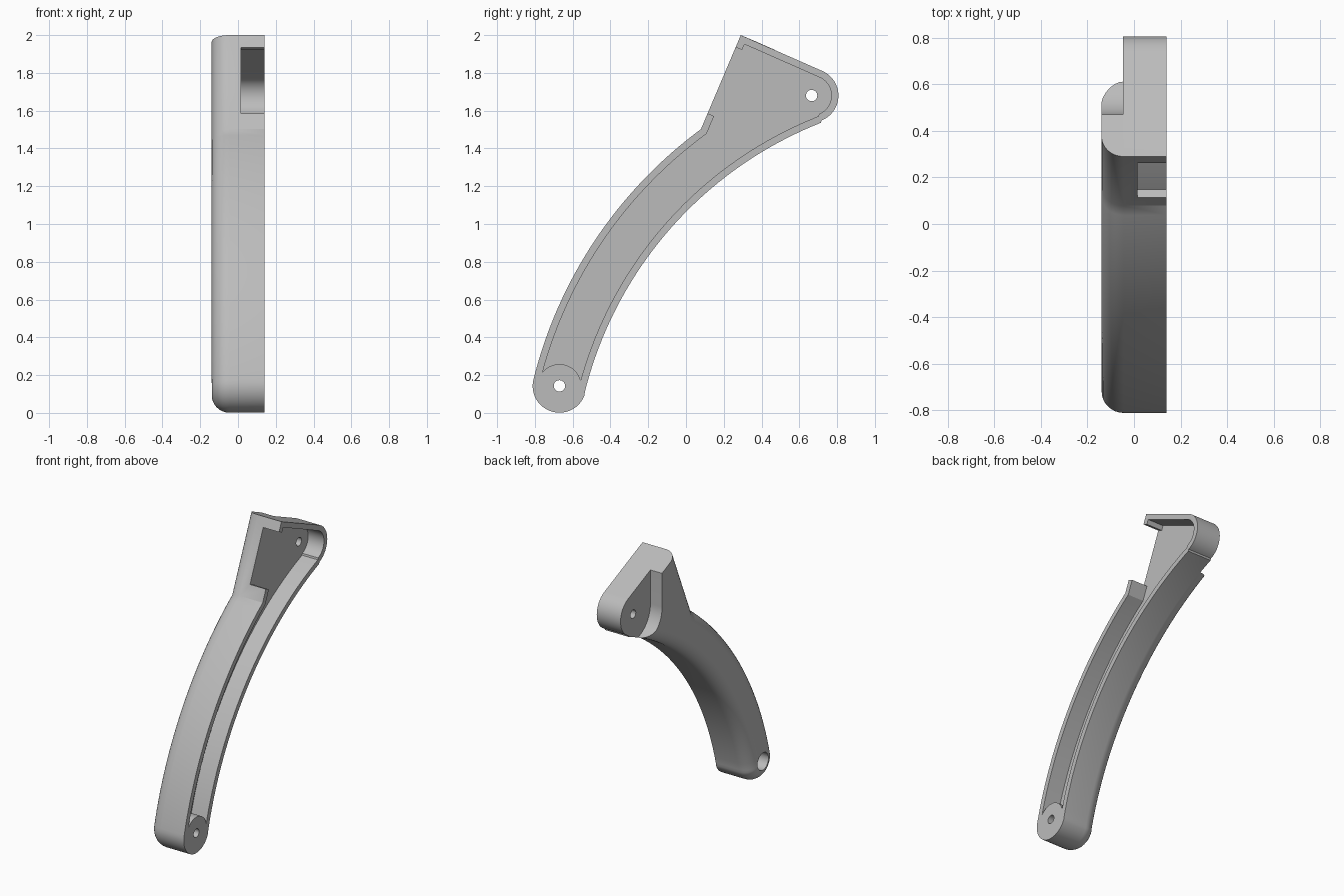
import bpy, bmesh, math
from mathutils import Vector

old = bpy.data.objects.get("Cube")
if old:
    bpy.data.objects.remove(old)

# Main dimensions, side profile given as (y, z)
HALF = 0.14                         # half width
FILLET = 0.095
CENTRE = Vector((1.473, -0.39))     # centre of the arm's sweep
R_OUT, R_IN = 2.35, 2.07
LOW = Vector((-0.67, 0.143))        # lower pivot
TIP = Vector((0.665, 1.68))         # upper pivot
R_END = 0.142
APEX = Vector((0.29, 2.0))
UP = Vector((0.39, 0.92)).normalized()   # along the flared front face
BACK = Vector((UP.y, -UP.x))             # along the sloping top


def arc(c, r, a0, a1, n):
    angles = [math.radians(a0 + (a1 - a0) * i / n) for i in range(n + 1)]
    return [c + r * Vector((math.cos(a), math.sin(a))) for a in angles]


def outline(d=0.0, keep_top=False):
    """Side profile inset by d; keep_top leaves the top and tip in place."""
    t = 0 if keep_top else d
    apex = APEX + d * BACK - t * UP
    # where the flared front meets the outer sweep
    q, r = apex - CENTRE, R_OUT - d
    b = q.dot(UP)
    s = b - math.sqrt(b * b - q.dot(q) + r * r)
    # the line runs down from the apex, so take the nearer crossing
    disc = math.sqrt(b * b - q.dot(q) + r * r)
    s = min((abs(b - disc), abs(b + disc)))
    kink = apex - s * UP
    k = kink - CENTRE
    kink_angle = math.degrees(math.atan2(k.y, k.x))
    pts = arc(LOW, R_END - d, 346, 166, 24)[1:-1]
    pts += arc(CENTRE, r, 166, kink_angle, 32)
    pts += [apex]
    pts += arc(TIP, R_END - t, 67, -68, 24)
    pts += arc(CENTRE, R_IN + d, 111.5, 166, 40)
    return pts


def loft(name, rings):
    """Closed solid through a list of (x, profile) rings."""
    bm = bmesh.new()
    loops = [[bm.verts.new((x, p.x, p.y)) for p in pts] for x, pts in rings]
    n = len(loops[0])
    for a, b in zip(loops, loops[1:]):
        for i in range(n):
            j = (i + 1) % n
            bm.faces.new((a[i], a[j], b[j], b[i]))
    bm.faces.new(loops[0])
    bm.faces.new(loops[-1])
    bmesh.ops.recalc_face_normals(bm, faces=bm.faces)
    mesh = bpy.data.meshes.new(name)
    bm.to_mesh(mesh)
    bm.free()
    obj = bpy.data.objects.new(name, mesh)
    bpy.context.collection.objects.link(obj)
    return obj


def prism(name, pts, x0, x1):
    return loft(name, [(x0, pts), (x1, pts)])


def disc(name, c, r, x0, x1, n=48):
    return prism(name, arc(c, r, 0, 360, n)[:-1], x0, x1)


def cut(target, cutter):
    """Subtract the cutter for good and discard it."""
    cutter.hide_render = True
    mod = target.modifiers.new("cut", 'BOOLEAN')
    mod.operation = 'DIFFERENCE'
    mod.solver = 'EXACT'
    mod.object = cutter
    bpy.context.view_layer.update()
    deps = bpy.context.evaluated_depsgraph_get()
    mesh = bpy.data.meshes.new_from_object(target.evaluated_get(deps))
    target.modifiers.clear()
    target.data = mesh
    bpy.data.objects.remove(cutter)


# Arm body: straight wall, then a rounded edge towards -x
rings = [(HALF, outline())]
for i in range(9):
    a = math.radians(90 * i / 8)
    rings.append((-HALF + FILLET * (1 - math.sin(a)),
                  outline(FILLET * (1 - math.cos(a)), True)))
arm = loft("lever_arm", rings)

# Hollow on the +x side, stopping at a round boss at the lower pivot
FLOOR = 0.015
pocket = prism("pocket_cutter", outline(0.037), FLOOR, HALF + 0.1)
cut(pocket, disc("boss_cutter", LOW, 0.115, FLOOR - 0.1, HALF + 0.2))
cut(arm, pocket)

# Window through the flared front wall
corner = APEX - 0.07 * UP
window = [corner - 0.1 * BACK, corner + 0.06 * BACK,
          corner + 0.06 * BACK - 0.38 * UP, corner - 0.1 * BACK - 0.38 * UP]
cut(arm, prism("window_cutter", window, FLOOR, HALF + 0.1))

# Recess around the upper pivot on the -x side, open upwards
recess = arc(TIP, 0.195, 180, 360, 32)
recess += [Vector((recess[-1].x, 2.2)), Vector((recess[0].x, 2.2))]
cut(arm, prism("recess_cutter", recess, -HALF - 0.1, -0.048))

# Pivot holes and the wide bore behind the lower one
for pivot in (LOW, TIP):
    cut(arm, disc("hole_cutter", pivot, 0.03, -0.4, 0.4, 32))
cut(arm, disc("bore_cutter", LOW, 0.062, -HALF - 0.1, 0.05))

# Plain grey finish
grey = bpy.data.materials.new("plain_grey")
colour = (0.5, 0.5, 0.5, 1.0)
grey.use_nodes = True
grey.diffuse_color = colour
grey.node_tree.nodes["Principled BSDF"].inputs["Base Color"].default_value = colour
arm.data.materials.clear()
arm.data.materials.append(grey)

bpy.ops.object.select_all(action='DESELECT')
arm.select_set(True)
bpy.context.view_layer.objects.active = arm
bpy.ops.object.shade_smooth_by_angle(angle=math.radians(30))
